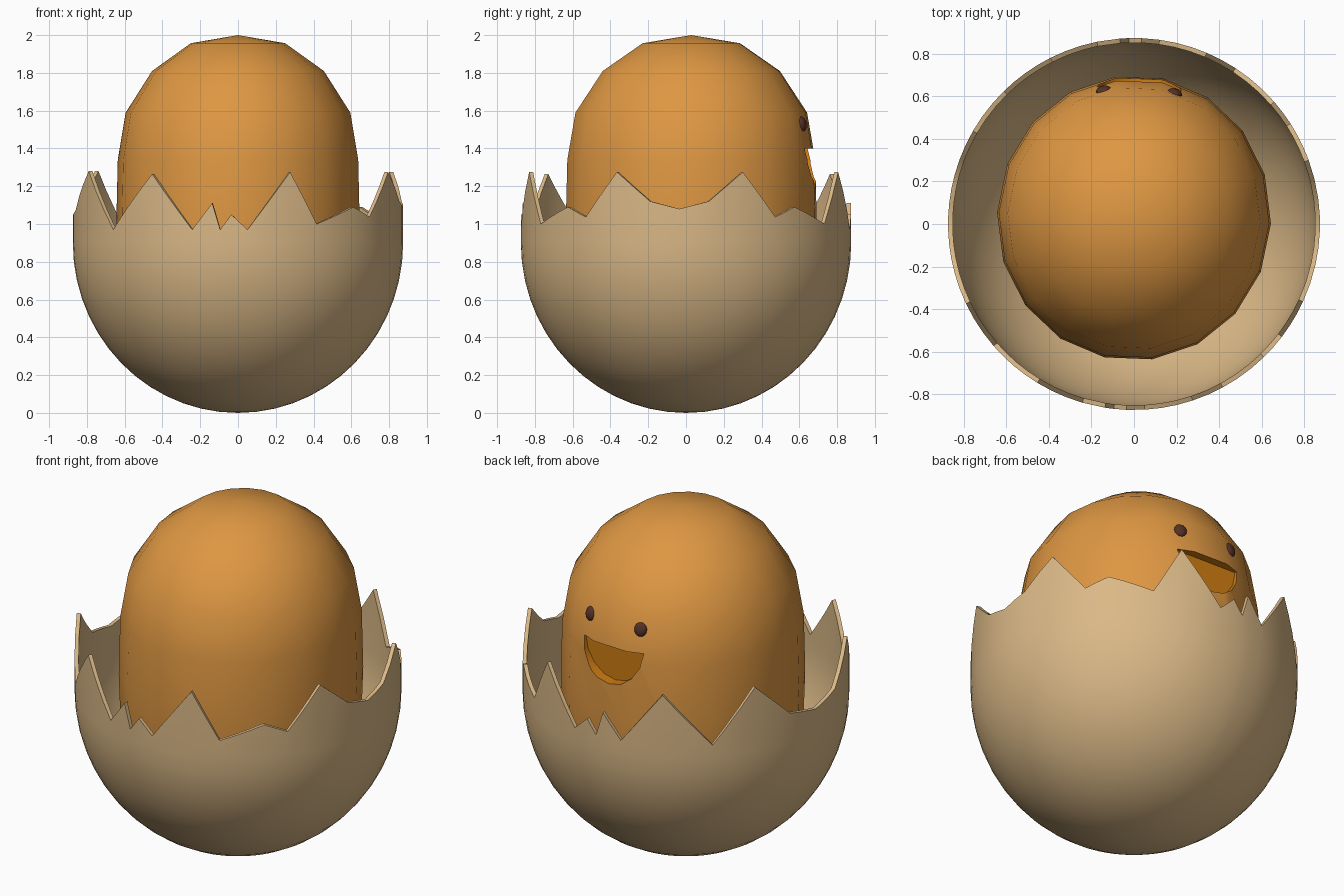
import bpy, bmesh, math
from mathutils import Matrix

if "Cube" in bpy.data.objects:
    bpy.data.objects.remove(bpy.data.objects["Cube"])

TURN = math.radians(-2.3)      # whole model is turned slightly about z


def material(name, rgb):
    m = bpy.data.materials.new(name)
    m.diffuse_color = (*rgb, 1)
    m.use_nodes = True
    m.node_tree.nodes["Principled BSDF"].inputs["Base Color"].default_value = m.diffuse_color
    return m


SHELL = material("eggshell tan", (0.70, 0.48, 0.24))
BODY = material("warm orange", (0.73, 0.31, 0.055))
MOUTH = material("deep orange", (0.62, 0.20, 0.006))
EYE = material("dark brown", (0.09, 0.032, 0.021))


def make(name, bm, mats, y=0.0):
    bmesh.ops.recalc_face_normals(bm, faces=bm.faces)
    me = bpy.data.meshes.new(name)
    bm.to_mesh(me)
    bm.free()
    for m in mats:
        me.materials.append(m)
    ob = bpy.data.objects.new(name, me)
    bpy.context.collection.objects.link(ob)
    ob.location.y = y
    ob.rotation_euler.z = TURN
    return ob


def activate(ob):
    bpy.ops.object.select_all(action='DESELECT')
    ob.select_set(True)
    bpy.context.view_layer.objects.active = ob


def finish(ob, angle=40):
    activate(ob)
    for mod in list(ob.modifiers):
        bpy.ops.object.modifier_apply(modifier=mod.name)
    bpy.ops.object.shade_smooth_by_angle(angle=math.radians(angle))


def skin(bm, rings):
    for a, b in zip(rings, rings[1:]):
        n = len(a)
        for i in range(n):
            bm.faces.new((a[i], a[(i + 1) % n], b[(i + 1) % n], b[i]))


def cap(bm, ring, z):
    tip = bm.verts.new((0, 0, z))
    for i in range(len(ring)):
        bm.faces.new((ring[i], ring[(i + 1) % len(ring)], tip))


# Cracked shell: half ellipsoid with a mirrored jagged rim (angle, height)
rim = [(0, 1.08), (10.2, 1.12), (22.4, 1.275), (35, 1.037), (43.4, 1.09),
       (59.2, 1.0), (69.3, 1.275), (84.4, 0.97), (90, 1.05), (93.9, 0.97),
       (96.7, 1.11), (103.8, 0.97), (119, 1.265), (136.7, 0.97),
       (152.3, 1.28), (167, 1.07), (180, 1.03)]
half = []
for (a0, h0), (a1, h1) in zip(rim, rim[1:]):
    n = max(1, round((a1 - a0) / 5))
    half += [(a0 + (a1 - a0) * k / n, h0 + (h1 - h0) * k / n) for k in range(n)]
columns = half + [rim[-1]] + [(360 - a, h) for a, h in reversed(half[1:])]

R, H = 0.875, 0.90
bm = bmesh.new()
rings = []
for j in range(1, 15):
    t = math.radians(90 * j / 14)
    r, z = R * math.sin(t), H * (1 - math.cos(t))
    rings.append([bm.verts.new((r * math.cos(math.radians(a)), r * math.sin(math.radians(a)), z))
                  for a, h in columns])
rings.append([bm.verts.new((R * math.cos(math.radians(a)), R * math.sin(math.radians(a)), h))
              for a, h in columns])
skin(bm, rings)
cap(bm, rings[0], 0)
shell = make("cracked_shell", bm, [SHELL])
# make sure the open bowl's normals face outward before thickening
if shell.data.polygons[0].normal.dot(shell.data.polygons[0].center) < 0:
    shell.data.flip_normals()
mod = shell.modifiers.new("thickness", 'SOLIDIFY')
mod.thickness, mod.offset = 0.022, -1
finish(shell)

# Body: 18-sided rounded lathe
profile = [(0.25, 0.09), (0.44, 0.20), (0.58, 0.42), (0.635, 0.70), (0.645, 1.0),
           (0.637, 1.34), (0.595, 1.59), (0.455, 1.81), (0.25, 1.957)]
YS = 1.04
bm = bmesh.new()
rings = [[bm.verts.new((r * math.cos(math.radians(20 * i)),
                        YS * r * math.sin(math.radians(20 * i)), z))
          for i in range(18)] for r, z in profile]
skin(bm, rings)
cap(bm, rings[0], 0.04)
cap(bm, rings[-1], 2.0)
body = make("body", bm, [BODY, MOUTH], 0.028)

# Mouth: half-disc recess cut into the body
bm = bmesh.new()
arc = [(0.2 * math.cos(math.pi * k / 8), 1.40 - 0.215 * math.sin(math.pi * k / 8))
       for k in range(9)]
inner = [bm.verts.new((x, 0.595, z)) for x, z in arc]
outer = [bm.verts.new((x, 0.85, z)) for x, z in arc]
skin(bm, [inner, outer])
bm.faces.new(inner)
bm.faces.new(outer)
for f in bm.faces:
    f.material_index = 1
cutter = make("mouth_cutter", bm, [BODY, MOUTH], 0.028)
cutter.hide_render = True
bpy.context.view_layer.update()
mod = body.modifiers.new("mouth", 'BOOLEAN')
mod.operation, mod.object, mod.solver = 'DIFFERENCE', cutter, 'EXACT'
finish(body)
bpy.data.objects.remove(cutter)

# Eyes: flattened beads on the face
for side, name in ((-1, "eye_a"), (1, "eye_b")):
    bm = bmesh.new()
    a = math.radians(15.8 * side)
    place = (Matrix.Translation((0.615 * math.sin(a), 0.617 * math.cos(a), 1.53))
             @ Matrix.Rotation(-a, 4, 'Z') @ Matrix.Rotation(math.radians(12), 4, 'X')
             @ Matrix.Diagonal((0.036, 0.022, 0.04, 1)))
    bmesh.ops.create_uvsphere(bm, u_segments=16, v_segments=10, radius=1, matrix=place)
    finish(make(name, bm, [EYE], 0.028))
